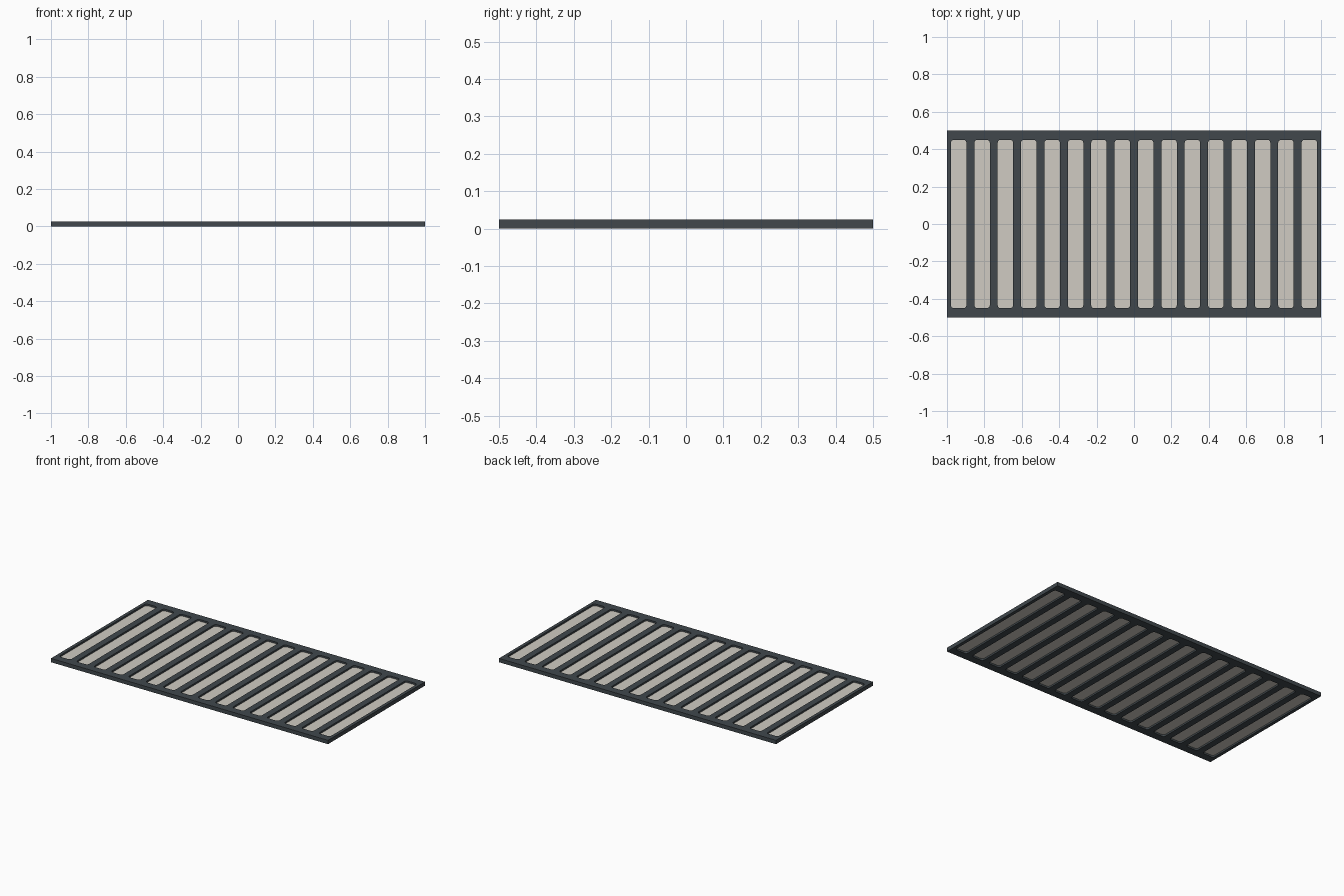
import bpy, bmesh, math

if "Cube" in bpy.data.objects:
    bpy.data.objects.remove(bpy.data.objects["Cube"])

L, W, T = 2.0, 1.0, 0.025          # panel length, width, thickness
N, SW, SL, R = 16, 0.083, 0.90, 0.016   # slots: count, width, length, corner radius
LOW, HIGH = 0.011, 0.014           # recessed pale inlay, bottom and top


def material(name, rgb):
    m = bpy.data.materials.new(name)
    m.diffuse_color = (*rgb, 1)
    m.use_nodes = True
    m.node_tree.nodes["Principled BSDF"].inputs["Base Color"].default_value = m.diffuse_color
    return m


def rounded_outline(cx, w, l, r, seg=4):
    pts = []
    for k, (sx, sy) in enumerate([(1, 1), (-1, 1), (-1, -1), (1, -1)]):
        for i in range(seg + 1):
            a = math.pi / 2 * (k + i / seg)
            pts.append((cx + sx * (w / 2 - r) + r * math.cos(a),
                        sy * (l / 2 - r) + r * math.sin(a)))
    return pts


def add_loop(bm, pts, z):
    vs = [bm.verts.new((x, y, z)) for x, y in pts]
    return vs, [bm.edges.new((vs[i - 1], vs[i])) for i in range(len(vs))]


def bridge(bm, low, high):
    for i in range(len(low)):
        bm.faces.new((low[i - 1], low[i], high[i], high[i - 1]))


def finish(bm, name, mat):
    mesh = bpy.data.meshes.new(name)
    bm.to_mesh(mesh)
    bm.free()
    mesh.materials.append(mat)
    bpy.context.collection.objects.link(bpy.data.objects.new(name, mesh))


slots = [rounded_outline(-L/2 + (i + 0.5) * L / N, SW, SL, R) for i in range(N)]
border = [(L/2, W/2), (-L/2, W/2), (-L/2, -W/2), (L/2, -W/2)]

# dark frame with open slots
bm = bmesh.new()
levels = []
for z, up in ((0, -1), (T, 1)):
    loops, edges = [], []
    for pts in [border] + slots:
        vs, es = add_loop(bm, pts, z)
        loops.append(vs)
        edges += es
    levels.append(loops)
    bmesh.ops.triangle_fill(bm, edges=edges, use_beauty=True, normal=(0, 0, up))
for low, high in zip(*levels):
    bridge(bm, low, high)
bmesh.ops.recalc_face_normals(bm, faces=bm.faces[:])
finish(bm, "slotted_frame", material("dark slate", (0.052, 0.064, 0.073)))

# pale strips set back inside the slots
bm = bmesh.new()
for pts in slots:
    low, _ = add_loop(bm, pts, LOW)
    high, _ = add_loop(bm, pts, HIGH)
    bm.faces.new(low[::-1])
    bm.faces.new(high)
finish(bm, "pale_inlay_strips", material("warm pale grey", (0.63, 0.60, 0.54)))
